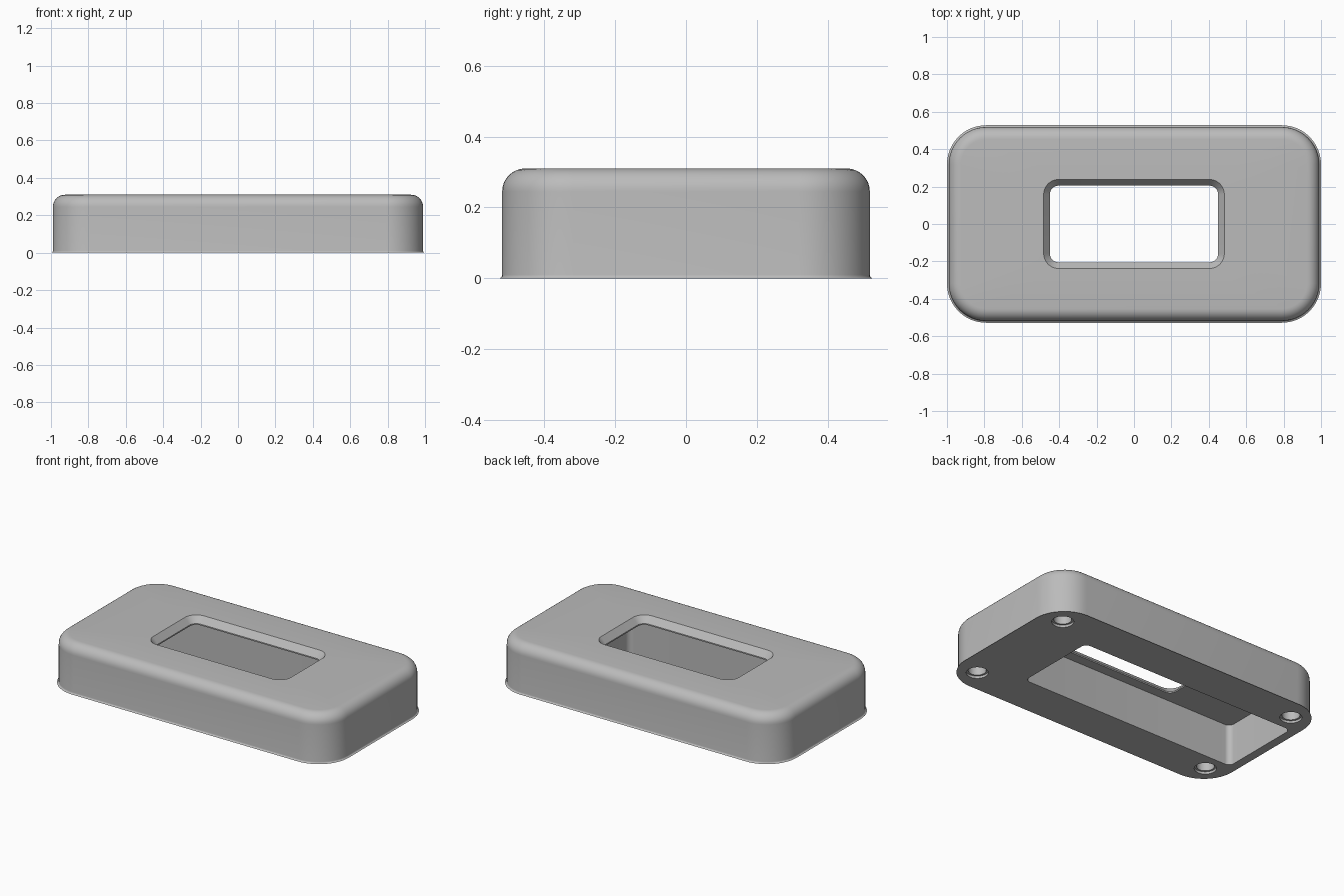
import bpy, bmesh
from math import sin, cos, pi, radians

if "Cube" in bpy.data.objects:
    bpy.data.objects.remove(bpy.data.objects["Cube"])

ARC = 12  # segments in each rounded corner


def flat_material(name, rgb):
    mat = bpy.data.materials.new(name)
    mat.use_nodes = True
    mat.diffuse_color = (*rgb, 1)
    mat.node_tree.nodes["Principled BSDF"].inputs["Base Color"].default_value = (*rgb, 1)
    return mat


def ring(bm, hx, hy, radius, z, cx=0.0):
    """Rounded rectangle of vertices, counter-clockwise."""
    verts = []
    for corner, (sx, sy) in enumerate([(1, 1), (-1, 1), (-1, -1), (1, -1)]):
        for i in range(ARC + 1):
            a = (corner + i / ARC) * pi / 2
            verts.append(bm.verts.new((cx + sx * (hx - radius) + radius * cos(a),
                                       sy * (hy - radius) + radius * sin(a), z)))
    return verts


def bridge(bm, low, high):
    n = len(low)
    for i in range(n):
        j = (i + 1) % n
        bm.faces.new((low[i], low[j], high[j], high[i]))


def make_object(name, bm):
    bmesh.ops.recalc_face_normals(bm, faces=bm.faces)
    mesh = bpy.data.meshes.new(name)
    bm.to_mesh(mesh)
    bm.free()
    obj = bpy.data.objects.new(name, mesh)
    bpy.context.collection.objects.link(obj)
    return obj


# Housing: one closed loop of rings, outside wall, top, window, cavity, base
HX, HY, TOP, FILLET, ROOF = 0.99, 0.518, 0.31, 0.065, 0.262
bm = bmesh.new()
rings = []

# Small concave flare at the foot
FLARE = 0.01
for i in range(5):
    a = i / 4 * pi / 2
    out = FLARE * (1 - sin(a))
    rings.append(ring(bm, HX + out, HY + out, 0.2 + out, FLARE * (1 - cos(a))))

# Rounded upper edge
for i in range(9):
    a = i / 8 * pi / 2
    inset = FILLET * (1 - cos(a))
    rings.append(ring(bm, HX - inset, HY - inset, 0.2 - inset,
                      TOP - FILLET + FILLET * sin(a)))

# Bevelled window through the top
rings.append(ring(bm, 0.483, 0.238, 0.08, TOP))
rings.append(ring(bm, 0.45, 0.205, 0.047, 0.27))
rings.append(ring(bm, 0.45, 0.205, 0.047, ROOF))

# Off-centre cavity below the window
rings.append(ring(bm, 0.767, 0.27, 0.035, ROOF, -0.177))
rings.append(ring(bm, 0.767, 0.27, 0.035, 0, -0.177))

for k, low in enumerate(rings):
    bridge(bm, low, rings[(k + 1) % len(rings)])
housing = make_object("housing", bm)
housing.data.materials.append(flat_material("grey", (0.5, 0.5, 0.5)))

# Four stepped blind holes in the underside
STEPS = [(0.064, -0.05), (0.064, 0.015), (0.052, 0.015), (0.052, 0.16)]
bm = bmesh.new()
for sx in (-1, 1):
    for sy in (-1, 1):
        loops = [[bm.verts.new((sx * 0.855 + r * cos(i * pi / 16),
                                sy * 0.382 + r * sin(i * pi / 16), z))
                  for i in range(32)] for r, z in STEPS]
        for low, high in zip(loops, loops[1:]):
            bridge(bm, low, high)
        bm.faces.new(loops[0])
        bm.faces.new(loops[-1])
cutter = make_object("hole_cutter", bm)
cutter.hide_render = True

bpy.ops.object.select_all(action='DESELECT')
bpy.context.view_layer.objects.active = housing
housing.select_set(True)
cut = housing.modifiers.new("holes", 'BOOLEAN')
cut.operation = 'DIFFERENCE'
cut.solver = 'EXACT'
cut.object = cutter
bpy.ops.object.modifier_apply(modifier=cut.name)
bpy.data.objects.remove(cutter)

bpy.ops.object.shade_smooth_by_angle(angle=radians(30))
